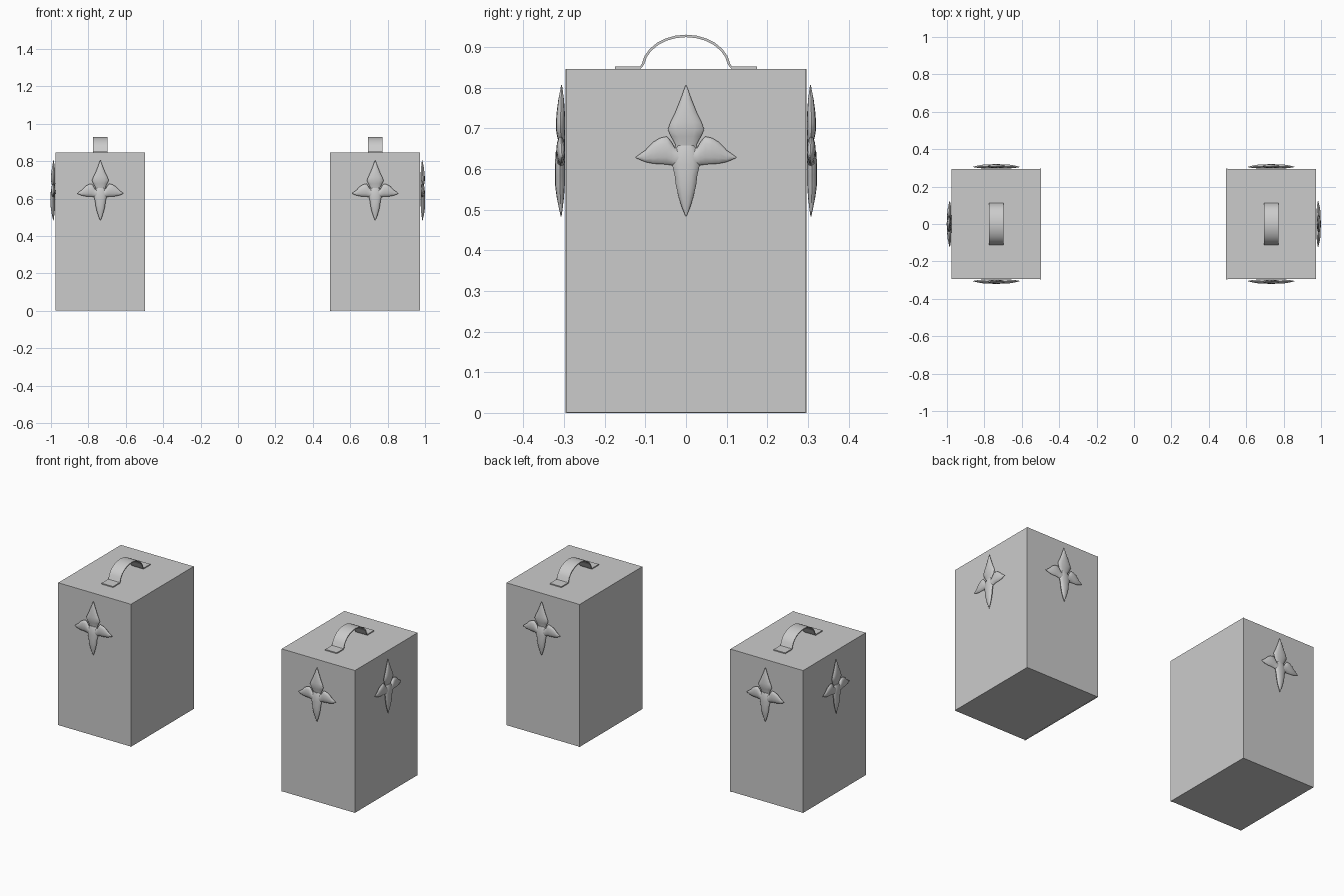
import bpy, bmesh, math
from mathutils import Matrix, Vector

if "Cube" in bpy.data.objects:
    bpy.data.objects.remove(bpy.data.objects["Cube"])

grey = bpy.data.materials.new("light_grey")
grey.diffuse_color = (0.6, 0.6, 0.6, 1)
grey.use_nodes = True
grey.node_tree.nodes["Principled BSDF"].inputs["Base Color"].default_value = grey.diffuse_color


def finish(name, bm, matrix=Matrix(), smooth=None):
    bmesh.ops.recalc_face_normals(bm, faces=bm.faces)
    me = bpy.data.meshes.new(name)
    bm.to_mesh(me)
    bm.free()
    me.materials.append(grey)
    ob = bpy.data.objects.new(name, me)
    bpy.context.collection.objects.link(ob)
    ob.matrix_world = matrix
    if smooth:
        bpy.context.view_layer.objects.active = ob
        ob.select_set(True)
        bpy.ops.object.shade_smooth_by_angle(angle=math.radians(smooth))
        ob.select_set(False)
    return ob


def block(name, lo, hi):
    lo, hi = Vector(lo), Vector(hi)
    bm = bmesh.new()
    bmesh.ops.create_cube(bm, size=1)
    bmesh.ops.scale(bm, vec=hi - lo, verts=bm.verts)
    bmesh.ops.translate(bm, vec=(lo + hi) / 2, verts=bm.verts)
    return finish(name, bm)


def petal(bm, sections, place):
    """Loft flattened oval sections (t, low, high, depth centre, half depth)."""
    n, rings = 12, []
    for t, low, high, d, h in sections:
        c, r = (low + high) / 2, (high - low) / 2
        rings.append([bm.verts.new(place(t, c + r * math.cos(a), d + h * math.sin(a)))
                      for a in (2 * math.pi * i / n for i in range(n))])
    for a, b in zip(rings, rings[1:]):
        for i in range(n):
            j = (i + 1) % n
            bm.faces.new((a[i], a[j], b[j], b[i]))
    bm.faces.new(rings[0])
    bm.faces.new(rings[-1])


# Petal outlines, in height or sideways distance
UPPER = [(t, -w, w, d, h) for t, w, d, h in (
    (.635, .030, .009, .005), (.660, .026, .010, .007), (.680, .037, .012, .010),
    (.697, .045, .014, .011), (.715, .038, .014, .011), (.740, .026, .013, .010),
    (.770, .014, .012, .007), (.806, .001, .011, .001))]
LOWER = [(t, -w, w, d, h) for t, w, d, h in (
    (.658, .020, .012, .008), (.640, .030, .014, .012), (.610, .034, .015, .012),
    (.585, .028, .015, .012), (.560, .025, .015, .012), (.530, .018, .014, .009),
    (.505, .010, .013, .005), (.483, .001, .012, .001))]
WING = [(0, .602, .648, .013, .011), (.027, .606, .651, .013, .011),
        (.036, .609, .667, .013, .011), (.047, .611, .680, .013, .011),
        (.064, .612, .676, .013, .010), (.081, .613, .666, .012, .009),
        (.100, .617, .646, .011, .006), (.124, .627, .629, .010, .001)]


def ornament(name, x, y, turn):
    # Outward direction is local -y
    bm = bmesh.new()
    for sections in (UPPER, LOWER):
        petal(bm, sections, lambda t, s, d: (s, -d, t))
    for side in (-1, 1):
        petal(bm, WING, lambda t, s, d: (side * t, -d, s))
    m = Matrix.Translation((x, y, 0)) @ Matrix.Rotation(math.radians(turn), 4, 'Z')
    finish(name, bm, m, 50)


def handle(name, x, z):
    # Flat feet joined by an arched strap
    path = [(-.175, .003), (-.112, .003)]
    for i in range(13):
        a = math.pi * (1 - (i + .6) / 13.2)
        path.append((.107 * math.cos(a), .081 * math.sin(a)))
    path += [(.112, .003), (.175, .003)]
    pts = [Vector((0, y, h)) for y, h in path]
    rows = []
    bm = bmesh.new()
    for i, p in enumerate(pts):
        d = (pts[min(i + 1, len(pts) - 1)] - pts[max(i - 1, 0)]).normalized()
        nrm = Vector((0, -d.z, d.y)) * .003
        rows.append([bm.verts.new(p + nrm * k + Vector((s * .038, 0, 0)))
                     for s, k in ((-1, -1), (1, -1), (1, 1), (-1, 1))])
    for a, b in zip(rows, rows[1:]):
        for i in range(4):
            j = (i + 1) % 4
            bm.faces.new((a[i], a[j], b[j], b[i]))
    bm.faces.new(rows[0])
    bm.faces.new(rows[-1])
    finish(name, bm, Matrix.Translation((x, 0, z)), 40)


TOP, HALF = .846, .295
for label, outer, inner in (("left", -.975, -.497), ("right", .974, .493)):
    s = 1 if outer > 0 else -1
    mid = (outer + inner) / 2
    # Cabinet body with a slightly larger panel on the inner side
    xs = sorted((outer, inner + s * .006))
    block(label + "_cabinet", (xs[0], -HALF + .001, .001), (xs[1], HALF - .001, TOP))
    xs = sorted((inner, inner + s * .006))
    block(label + "_inner_panel", (xs[0], -HALF - .001, 0), (xs[1], HALF + .001, TOP))
    handle(label + "_handle", mid, TOP)
    ornament(label + "_front_ornament", mid, -HALF, 0)
    ornament(label + "_back_ornament", mid, HALF, 180)
    ornament(label + "_side_ornament", outer, 0, 90 * s)
